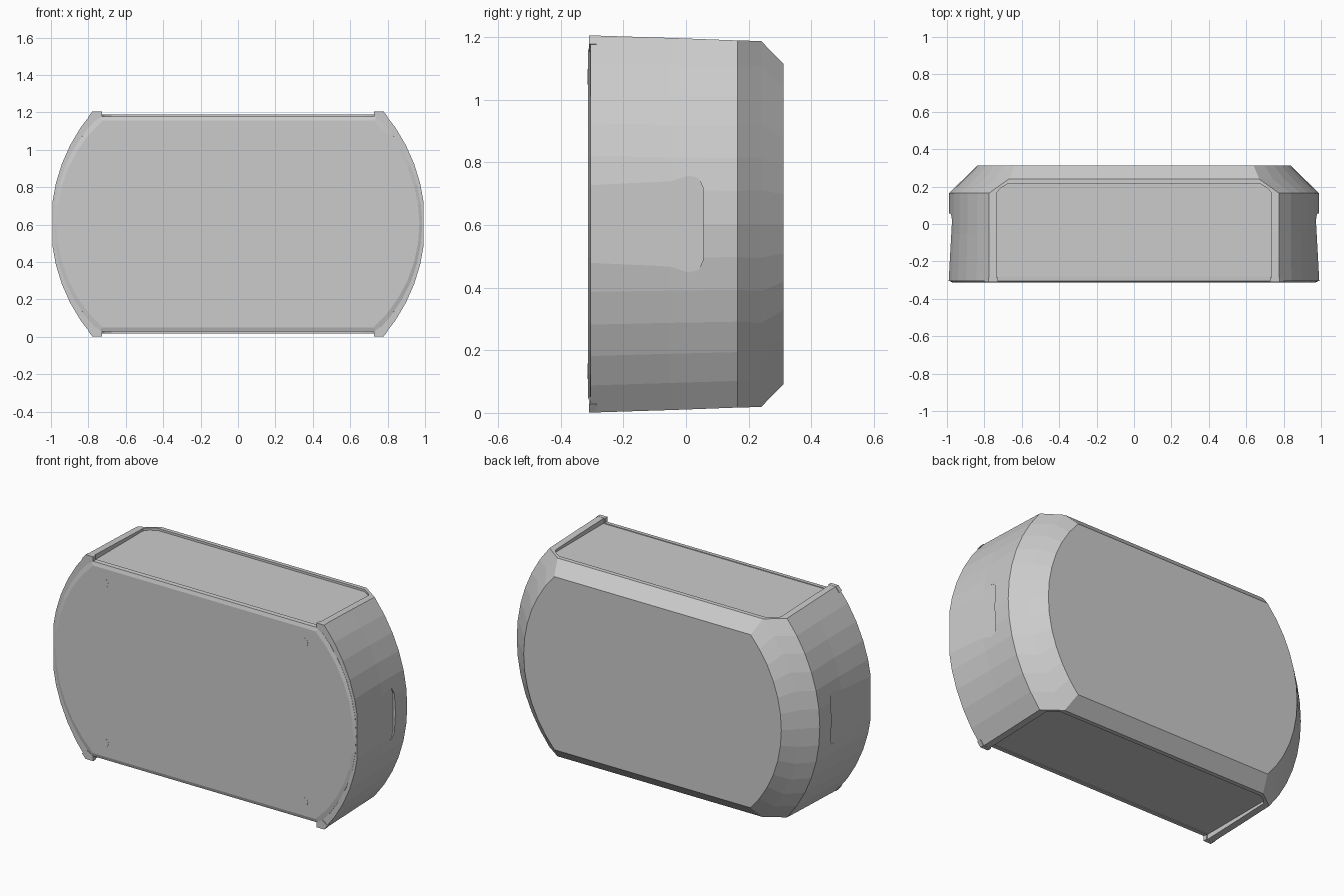
import bpy, bmesh, math
from mathutils import Vector

cube = bpy.data.objects.get("Cube")
if cube:
    bpy.data.objects.remove(cube, do_unlink=True)

MID = 0.603   # height of the centre line
STEPS = 12    # facets on each curved end

grey = bpy.data.materials.new("plain_grey")
grey.use_nodes = True
tone = (0.6, 0.6, 0.6, 1)
grey.diffuse_color = tone
grey.node_tree.nodes["Principled BSDF"].inputs["Base Color"].default_value = tone


def outline(flat, half_width, half_height):
    """Slab outline in x,z: straight top and bottom, circular-arc ends."""
    sag = half_width - flat
    radius = (half_height ** 2 + sag ** 2) / (2 * sag)
    sweep = math.asin(half_height / radius)
    end = []
    for i in range(STEPS + 1):
        a = -sweep + 2 * sweep * i / STEPS
        end.append((half_width - radius + radius * math.cos(a), MID + radius * math.sin(a)))
    return end + [(-x, z) for x, z in reversed(end)]


def loft(name, rings):
    """Skin equal-length point rings and cap both ends."""
    bm = bmesh.new()
    loops = [[bm.verts.new(p) for p in ring] for ring in rings]
    n = len(loops[0])
    for a, b in zip(loops, loops[1:]):
        for i in range(n):
            j = (i + 1) % n
            bm.faces.new((a[i], a[j], b[j], b[i]))
    bm.faces.new(loops[0])
    bm.faces.new(loops[-1])
    bmesh.ops.recalc_face_normals(bm, faces=bm.faces)
    mesh = bpy.data.meshes.new(name)
    bm.to_mesh(mesh)
    bm.free()
    mesh.materials.append(grey)
    ob = bpy.data.objects.new(name, mesh)
    bpy.context.collection.objects.link(ob)
    return ob


def slab(name, sections):
    return loft(name, [[(x, y, z) for x, z in outline(f, w, h)] for y, f, w, h in sections])


def cut(target, cutter):
    mod = target.modifiers.new(cutter.name, 'BOOLEAN')
    mod.operation = 'DIFFERENCE'
    mod.solver = 'EXACT'
    mod.object = cutter
    cutter.hide_render = True
    cutter.hide_set(True)
    bpy.context.view_layer.objects.active = target
    bpy.ops.object.modifier_apply(modifier=mod.name)
    bpy.data.objects.remove(cutter, do_unlink=True)


# Main shell: slightly tapered sides and a chamfered back
shell = slab("shell", [
    (-0.305, 0.775, 1.0, 0.602),
    (-0.05, 0.775, 0.988, 0.594),
    (0.165, 0.775, 0.988, 0.586),
    (0.24, 0.67, 0.912, 0.584),
    (0.312, 0.64, 0.84, 0.51),
])

# Shallow recesses in the top and bottom, with clipped rear corners
half = [(0.735, -0.4), (0.735, 0.165), (0.715, 0.19), (0.675, 0.215)]
plan = half + [(-x, y) for x, y in reversed(half)]
for side, name in ((1, "top_recess"), (-1, "bottom_recess")):
    rings = [[(x, y, MID + side * h) for x, y in plan] for h in (0.572, 0.7)]
    cut(shell, loft(name, rings))

# Grip recesses in the curved ends, floor tilting inward toward the back
front_half = [(-0.4, 0.172), (0.0, 0.157), (0.04, 0.147), (0.055, 0.115)]
grip = front_half + [(y, -h) for y, h in reversed(front_half)]
for side, name in ((1, "left_grip_recess"), (-1, "right_grip_recess")):
    floor = [(side * (0.974 - 0.055 * y), y, MID + h) for y, h in grip]
    outer = [(side * 1.1, y, MID + h) for y, h in grip]
    cut(shell, loft(name, [floor, outer]))

# Front cover with a bevelled rim
slab("front_cover", [
    (-0.28, 0.745, 0.985, 0.576),
    (-0.306, 0.745, 0.985, 0.574),
    (-0.313, 0.725, 0.97, 0.553),
])

# Corner lugs at the front ends of the top and bottom
for sx, across in ((1, "left"), (-1, "right")):
    for sz, level in ((1, "top"), (-1, "bottom")):
        shape = [(0.728, 0.602), (0.778, 0.602), (0.80, 0.575), (0.765, 0.55), (0.728, 0.574)]
        loft(f"{level}_{across}_lug", [
            [(sx * x, y, MID + sz * h) for x, h in shape] for y in (-0.309, -0.285)])

# Flush screw heads on the front cover
for sx in (1, -1):
    for sz in (1, -1):
        bpy.ops.mesh.primitive_cylinder_add(
            vertices=12, radius=0.025, depth=0.004,
            location=(sx * 0.65, -0.3118, MID + sz * 0.47), rotation=(math.pi / 2, 0, 0))
        screw = bpy.context.object
        screw.name = "screw_head"
        screw.data.materials.append(grey)
